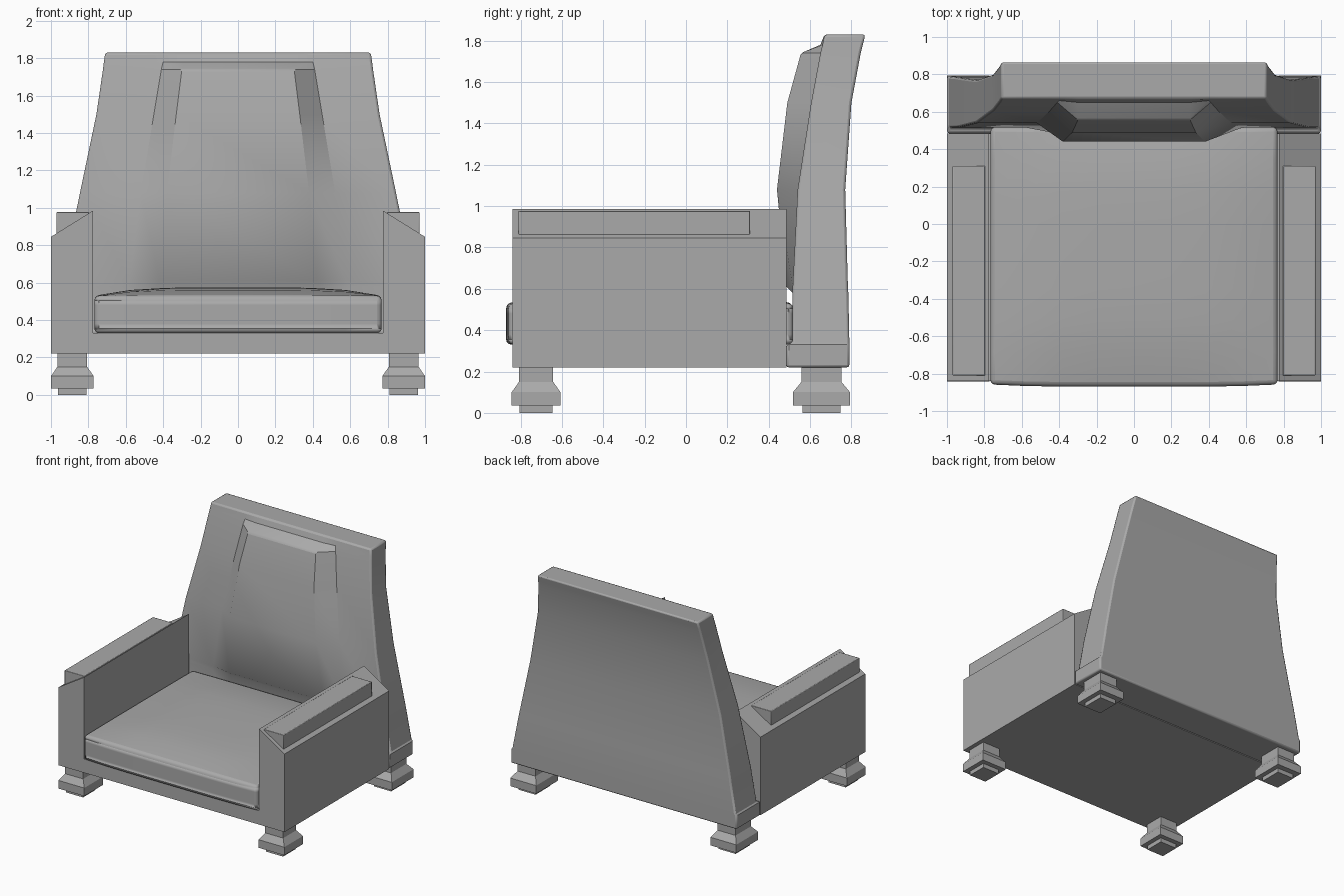
import bpy, bmesh

cube = bpy.data.objects.get("Cube")
if cube:
    bpy.data.objects.remove(cube, do_unlink=True)

GREY = (0.4, 0.4, 0.4, 1)
upholstery = bpy.data.materials.new("grey")
upholstery.diffuse_color = GREY
upholstery.use_nodes = True
upholstery.node_tree.nodes["Principled BSDF"].inputs["Base Color"].default_value = GREY


def loft(name, rings, bevel=0.0, segments=2):
    """Skin a stack of closed rings and cap both ends."""
    bm = bmesh.new()
    rows = [[bm.verts.new(p) for p in ring] for ring in rings]
    n = len(rows[0])
    for a, b in zip(rows, rows[1:]):
        for i in range(n):
            j = (i + 1) % n
            bm.faces.new((a[i], a[j], b[j], b[i]))
    bm.faces.new(rows[0])
    bm.faces.new(rows[-1])
    bmesh.ops.recalc_face_normals(bm, faces=bm.faces)
    return finish(name, bm, bevel, segments)


def finish(name, bm, bevel, segments):
    mesh = bpy.data.meshes.new(name)
    bm.to_mesh(mesh)
    bm.free()
    mesh.materials.append(upholstery)
    obj = bpy.data.objects.new(name, mesh)
    bpy.context.collection.objects.link(obj)
    if bevel:
        mod = obj.modifiers.new("soft edges", "BEVEL")
        mod.width = bevel
        mod.segments = segments
        mod.limit_method = "ANGLE"
        mod.angle_limit = 0.8
        bpy.ops.object.select_all(action="DESELECT")
        obj.select_set(True)
        bpy.context.view_layer.objects.active = obj
        bpy.ops.object.shade_smooth_by_angle(angle=0.6)
    return obj


def rect(x, y, z, hx, hy):
    return [(x - hx, y - hy, z), (x + hx, y - hy, z), (x + hx, y + hy, z), (x - hx, y + hy, z)]


# Seat frame: one U-shaped section with sloping arm tops
half = [(1, 0.22), (1, 0.845), (0.775, 0.985), (0.775, 0.33)]
section = half + [(-x, z) for x, z in reversed(half)]
loft("seat_frame", [[(x, y, z) for x, z in section] for y in (-0.84, 0.485)])

# Arm pads
for side, s in (("left", 1), ("right", -1)):
    loft(side + "_arm_pad", [rect(s * 0.883, -0.25, z, 0.087, 0.56) for z in (0.84, 0.977)], 0.004)

# Seat cushion with a gently domed top
bm = bmesh.new()
bmesh.ops.create_cube(bm, size=1)
bmesh.ops.subdivide_edges(bm, edges=bm.edges[:], cuts=7, use_grid_fill=True)
for v in bm.verts:
    u, w = 2 * v.co.x, 2 * v.co.y
    dome = 0.045 * (1 - u ** 4) * (1 - w ** 4) if v.co.z > 0.49 else 0
    bow = 0.012 * (1 - u ** 4) if w < -0.99 else 0
    v.co = (u * 0.768, -0.17 + w * 0.688 - bow, 0.43 + v.co.z * 0.2 + dome)
finish("seat_cushion", bm, 0.025, 3)

# Backrest: height, half width, rear, front edge, pad outer, pad inner, pad front
levels = [
    (0.22, 1.0, 0.79, 0.485, 0.60, 0.43, 0.485),
    (0.33, 1.0, 0.79, 0.485, 0.60, 0.43, 0.485),
    (0.34, 0.99, 0.79, 0.515, 0.60, 0.43, 0.515),
    (0.58, 0.945, 0.785, 0.515, 0.59, 0.43, 0.515),
    (0.61, 0.94, 0.783, 0.516, 0.58, 0.42, 0.485),
    (1.08, 0.845, 0.77, 0.54, 0.52, 0.38, 0.44),
    (1.5, 0.757, 0.80, 0.605, 0.45, 0.33, 0.49),
    (1.74, 0.722, 0.845, 0.65, 0.41, 0.30, 0.556),
    (1.78, 0.717, 0.855, 0.66, 0.40, 0.30, 0.65),
    (1.83, 0.71, 0.867, 0.67, 0.40, 0.30, 0.67),
]
rings = []
for z, w, rear, front, outer, inner, pad in levels:
    edge = [(w, rear, z), (w, front, z), (outer, front, z), (inner, pad, z)]
    rings.append(edge + [(-x, y, z) for x, y, z in reversed(edge)])
loft("backrest", rings, 0.012)

# Turned square feet: height and fraction of the widest part
foot = [(0, 0.67), (0.035, 0.67), (0.035, 1), (0.1, 1), (0.15, 0.7), (0.23, 0.7)]
for end, y, depth in (("front", -0.725, 0.118), ("back", 0.655, 0.138)):
    for side, x in (("left", 0.886), ("right", -0.886)):
        loft(f"{end}_{side}_foot", [rect(x, y, z, 0.114 * k, depth * k) for z, k in foot])
